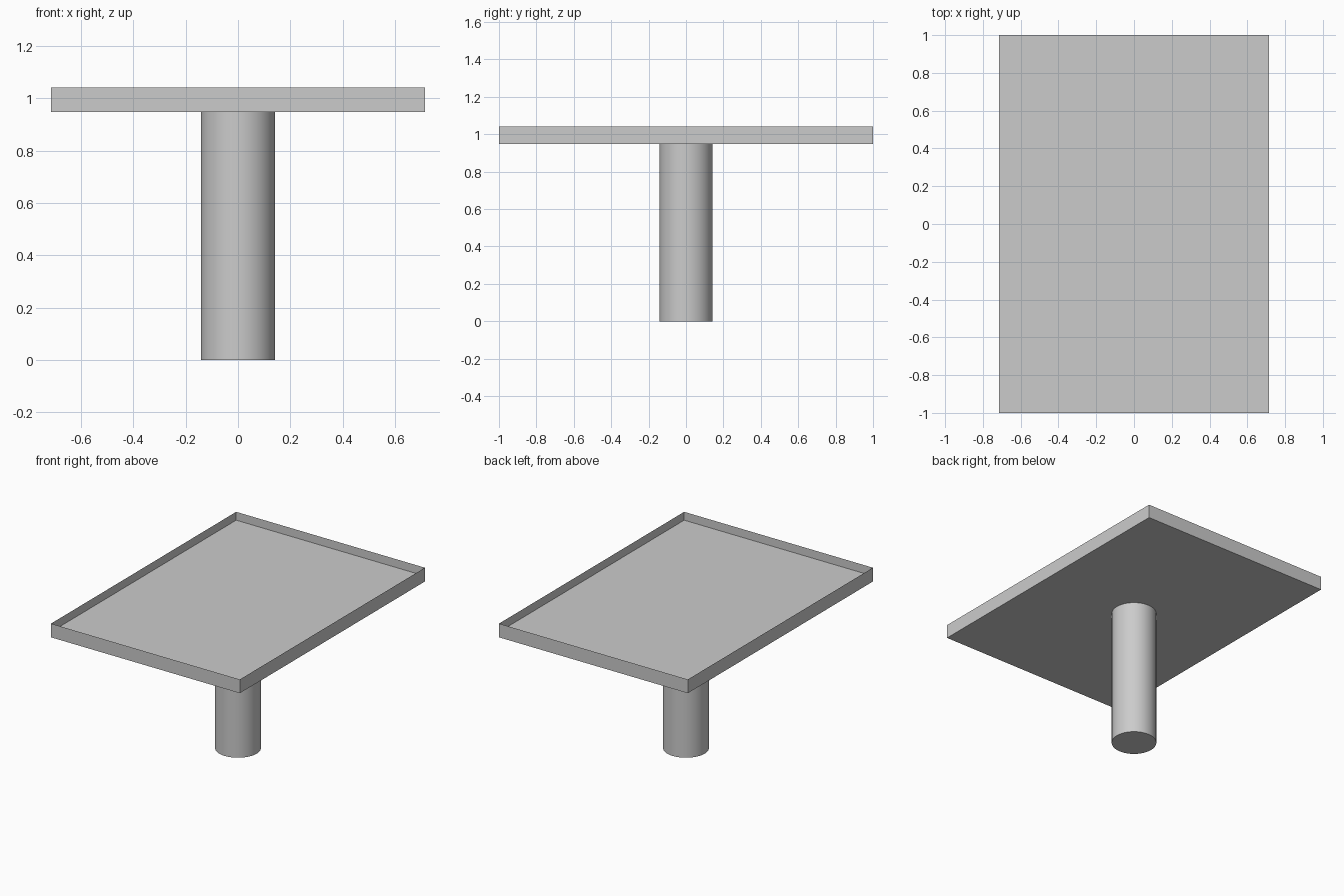
import bpy, bmesh, math

cube = bpy.data.objects.get("Cube")
if cube:
    bpy.data.objects.remove(cube, do_unlink=True)

GREY = (0.6, 0.6, 0.6, 1)
mat = bpy.data.materials.new("plain grey")
mat.use_nodes = True
mat.diffuse_color = GREY
mat.node_tree.nodes["Principled BSDF"].inputs["Base Color"].default_value = GREY

HALF_X, HALF_Y = 0.714, 1.0
BOTTOM, FLOOR, TOP = 0.948, 0.985, 1.042

# Tray: thin-walled open box with a raised floor inside
bm = bmesh.new()


def ring(z):
    return [bm.verts.new((sx * HALF_X, sy * HALF_Y, z))
            for sx, sy in ((-1, -1), (1, -1), (1, 1), (-1, 1))]


low, mid, high = ring(BOTTOM), ring(FLOOR), ring(TOP)
bm.faces.new(reversed(low))
bm.faces.new(mid)
for i in range(4):
    j = (i + 1) % 4
    bm.faces.new((low[i], low[j], high[j], high[i]))
mesh = bpy.data.meshes.new("tray")
bm.to_mesh(mesh)
bm.free()
mesh.materials.append(mat)
tray = bpy.data.objects.new("tray", mesh)
bpy.context.collection.objects.link(tray)

# Pedestal: smooth round column under the tray
bpy.ops.mesh.primitive_cylinder_add(vertices=64, radius=0.142, depth=BOTTOM,
                                    location=(0, 0, BOTTOM / 2))
pedestal = bpy.context.object
pedestal.name = "pedestal"
pedestal.data.materials.append(mat)
bpy.ops.object.shade_smooth_by_angle(angle=math.radians(40))
